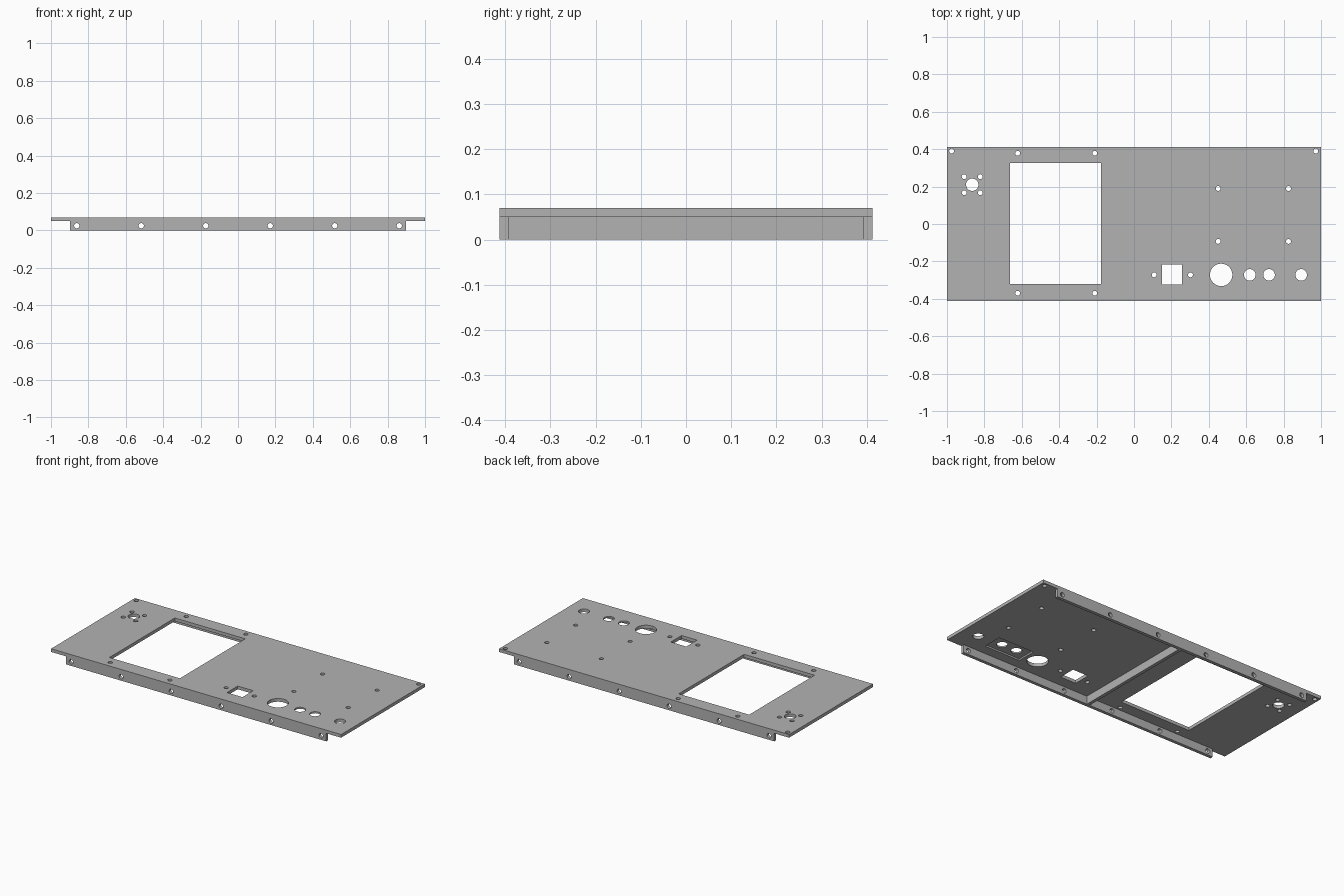
import bpy
import bmesh
from mathutils import Matrix, Vector

cube = bpy.data.objects.get("Cube")
if cube:
    bpy.data.objects.remove(cube, do_unlink=True)

HALF_DEPTH = 0.413
SHEET = 0.02
FLANGE_TOP = 0.05
TOP = 0.07

grey = bpy.data.materials.new("metal grey")
grey.use_nodes = True
COLOUR = (0.45, 0.45, 0.45, 1)
grey.diffuse_color = COLOUR
grey.node_tree.nodes["Principled BSDF"].inputs["Base Color"].default_value = COLOUR


def add_box(bm, x0, x1, y0, y1, z0, z1):
    size = Vector((x1 - x0, y1 - y0, z1 - z0))
    centre = Vector((x0 + x1, y0 + y1, z0 + z1)) / 2
    bmesh.ops.create_cube(bm, size=1, matrix=Matrix.Translation(centre) @ Matrix.Diagonal(size.to_4d()))


def add_drill(bm, centre, radius, axis="Z"):
    turn = Matrix.Rotation(1.5707963, 4, "X") if axis == "Y" else Matrix()
    bmesh.ops.create_cone(bm, cap_ends=True, segments=32, radius1=radius, radius2=radius,
                          depth=0.2, matrix=Matrix.Translation(centre) @ turn)


def finish(bm, name):
    mesh = bpy.data.meshes.new(name)
    bm.to_mesh(mesh)
    bm.free()
    obj = bpy.data.objects.new(name, mesh)
    bpy.context.collection.objects.link(obj)
    mesh.materials.append(grey)
    return obj


def make_box(name, *bounds):
    bm = bmesh.new()
    add_box(bm, *bounds)
    return finish(bm, name)


def cut(obj, cutter):
    cutter.hide_render = True
    mod = obj.modifiers.new("cut", "BOOLEAN")
    mod.operation = "DIFFERENCE"
    mod.solver = "EXACT"
    mod.object = cutter
    bpy.ops.object.select_all(action="DESELECT")
    bpy.context.view_layer.objects.active = obj
    obj.select_set(True)
    bpy.ops.object.modifier_apply(modifier=mod.name)
    bpy.ops.object.shade_smooth_by_angle(angle=0.6)
    bpy.data.objects.remove(cutter, do_unlink=True)


# Top panel with a shallow pocket on its underside
panel = make_box("panel", -1, 1, -HALF_DEPTH, HALF_DEPTH, FLANGE_TOP, TOP)
cut(panel, make_box("pocket_cutter", 0.55, 0.795, -0.33, -0.21, 0, 0.06))

# Window, square opening and round holes
bm = bmesh.new()
add_box(bm, -0.663, -0.177, -0.32, 0.325, 0, 0.2)
add_box(bm, 0.15, 0.257, -0.323, -0.217, 0, 0.2)
screws = [(-0.975, 0.39), (0.972, 0.39), (0.108, -0.272), (0.302, -0.272)]
screws += [(x, y) for x in (-0.622, -0.21) for y in (-0.37, 0.378)]
screws += [(x, y) for x in (0.45, 0.826) for y in (-0.093, 0.19)]
screws += [(-0.865 + dx, 0.21 + dy) for dx in (-0.043, 0.043) for dy in (-0.043, 0.043)]
for x, y in screws:
    add_drill(bm, (x, y, TOP), 0.013)
for x, y, radius in [(-0.865, 0.21, 0.033), (0.466, -0.272, 0.06), (0.619, -0.272, 0.031),
                     (0.722, -0.272, 0.031), (0.894, -0.272, 0.031)]:
    add_drill(bm, (x, y, TOP), radius)
cut(panel, finish(bm, "panel_cutter"))

# Front and back flanges, each with a row of screw holes
for name, side in (("front_flange", -1), ("back_flange", 1)):
    edges = sorted((side * HALF_DEPTH, side * (HALF_DEPTH - SHEET)))
    flange = make_box(name, -0.897, 0.897, *edges, 0, FLANGE_TOP)
    bm = bmesh.new()
    for i in range(6):
        add_drill(bm, (-0.862 + i * 0.3448, side * HALF_DEPTH, 0.025), 0.014, "Y")
    cut(flange, finish(bm, "flange_cutter"))

# Cross rib under the panel
inner = HALF_DEPTH - SHEET
make_box("cross_rib", -0.01, 0.01, -inner, inner, 0, FLANGE_TOP)
